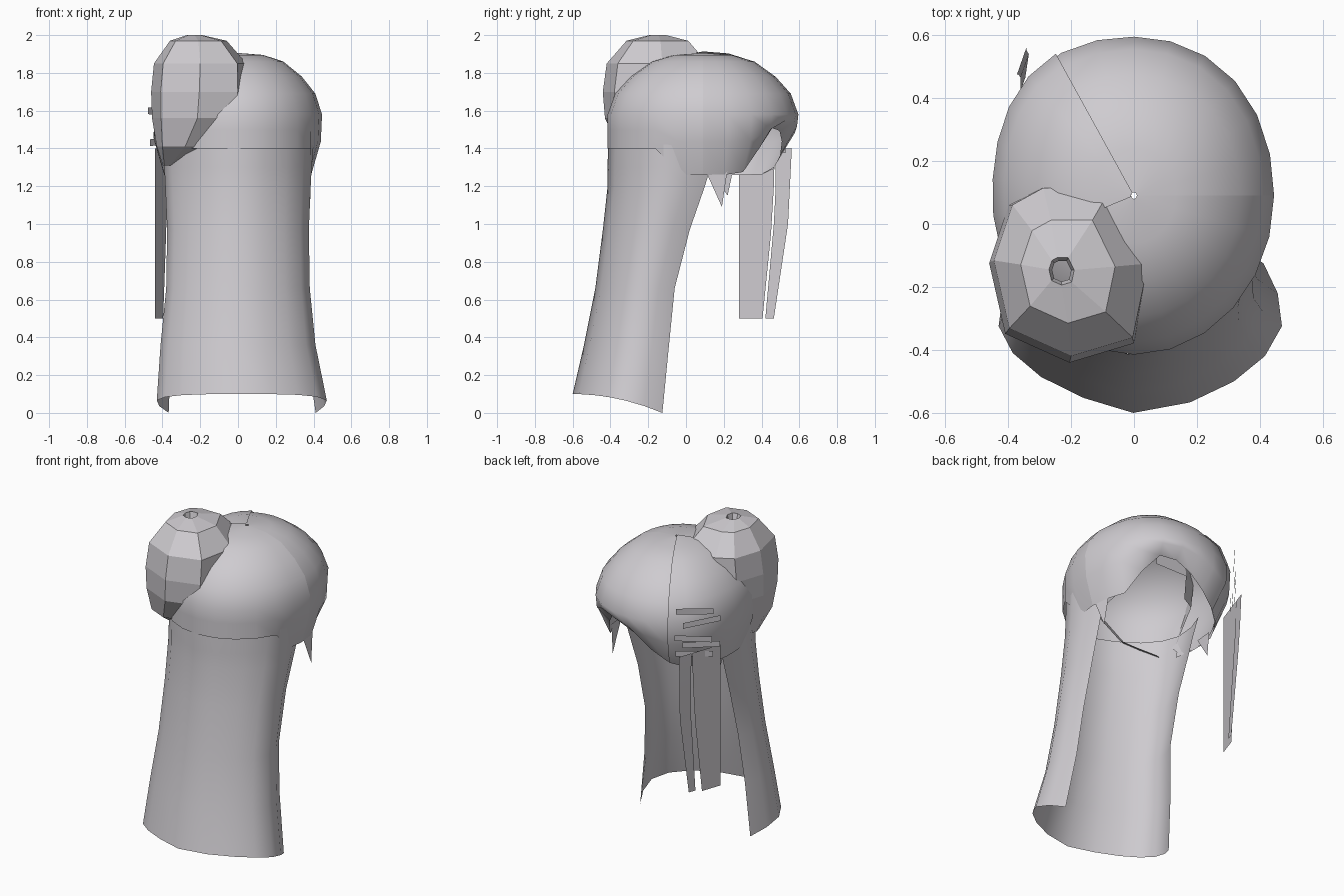
import bpy, math

if "Cube" in bpy.data.objects:
    bpy.data.objects.remove(bpy.data.objects["Cube"])

hair = bpy.data.materials.new("soft grey")
hair.diffuse_color = (0.62, 0.60, 0.63, 1)
hair.use_nodes = True
hair.node_tree.nodes["Principled BSDF"].inputs["Base Color"].default_value = hair.diffuse_color


def make(name, verts, faces, smooth=True):
    me = bpy.data.meshes.new(name)
    me.from_pydata(verts, [], faces)
    me.materials.append(hair)
    ob = bpy.data.objects.new(name, me)
    bpy.context.collection.objects.link(ob)
    for p in me.polygons:
        p.use_smooth = smooth
    return ob


def loft(name, rows, closed=False, smooth=True, keep=None):
    """Skin a list of equally long point rows; keep() can reject faces by their corners."""
    n = len(rows[0])
    verts = [p for r in rows for p in r]
    faces = []
    for i in range(len(rows) - 1):
        for j in range(n if closed else n - 1):
            k = (j + 1) % n
            f = (i * n + j, i * n + k, (i + 1) * n + k, (i + 1) * n + j)
            if keep is None or any(keep(verts[v]) for v in f):
                faces.append(f)
    return make(name, verts, faces, smooth)


# Head-cap surface: radius factor and height from the crown to the widest line
CROWN = [(0.02, 1.905), (0.3, 1.895), (0.54, 1.86), (0.76, 1.78), (0.92, 1.69), (1.0, 1.58)]


def is_back(deg):
    return 205 < deg % 360 < 335


def hem(deg):
    """Lower edge of the cap: raised over the face, meeting the long hair behind."""
    if is_back(deg):
        return 1.4
    d = (deg - 62 + 180) % 360 - 180
    t = min(1, abs(d) / (38 if d < 0 else 78))
    return 1.26 + 0.25 * (0.5 + 0.5 * math.cos(math.pi * t))


def cap_rows(a0, a1, steps, grow=1.0, lift=0.0):
    rows = []
    angles = [a0 + (a1 - a0) * i / steps for i in range(steps + 1)]
    levels = [(r, z, None) for r, z in CROWN] + [(0.985, 0, 0.45), (0.87, 0, 1.0)]
    for r, z, t in levels:
        row = []
        for d in angles:
            a = math.radians(d)
            zz = z + lift if t is None else 1.58 + (hem(d) - 1.58) * t
            rr = r
            if t is not None and is_back(d):
                rr = 1.0
            elif t == 1.0 and 20 < d % 360 < 160:
                rr = r * 0.95
            if math.sin(a) > 0:  # squarer plan over the face
                rr *= 1 + (0.02 if math.cos(a) > 0 else 0.05) * math.sin(2 * a) ** 2
            row.append((0.445 * math.cos(a) * rr * grow,
                        0.09 + 0.505 * math.sin(a) * rr * grow, zz))
        rows.append(row)
    return rows


# Main cap and the swept fringe overlapping it on the left
loft("hair_cap", cap_rows(0, 360, 24))
loft("left_fringe", cap_rows(122, 200, 6, 1.012, 0.008))

# Long curtain of hair: half width, front edge y, outermost y, height
XF = [-0.86, -0.97, -1, -0.9, -0.7, -0.4, -0.05, 0.35, 0.66, 0.88, 1, 0.97, 0.87]
YF = [0, 0.2, 0.42, 0.6, 0.76, 0.9, 1, 0.93, 0.79, 0.62, 0.42, 0.2, 0]
SECTIONS = [(0.40, 0.17, -0.413, 1.42), (0.39, 0.13, -0.415, 1.3), (0.385, 0.10, -0.415, 1.2),
            (0.375, 0.02, -0.44, 0.97), (0.38, -0.06, -0.48, 0.66), (0.41, -0.09, -0.54, 0.36),
            (0.45, -0.125, -0.6, 0.1)]
rows = []
for i, (w, yf, yb, z) in enumerate(SECTIONS):
    last = i == len(SECTIONS) - 1
    rows.append([(x * w + (0.02 if last else 0), yf + (yb - yf) * f,
                  z - (0.1 * (1 - f) ** 2 if last else 0)) for x, f in zip(XF, YF)])
loft("long_hair", rows)

# Faceted bun: plan outline, then centre x, centre y, scale, height of each ring
OUTLINE = [(0.25, 0.025), (0.2, -0.215), (0.0, -0.275), (-0.2, -0.185),
           (-0.25, 0.035), (-0.19, 0.215), (-0.09, 0.27), (0.13, 0.27)]
BUN = [(-0.23, -0.15, 0.12, 1.96), (-0.23, -0.15, 0.16, 2.0), (-0.21, -0.15, 0.6, 1.97),
       (-0.2, -0.15, 0.98, 1.85), (-0.205, -0.16, 1.02, 1.7), (-0.215, -0.165, 0.96, 1.56),
       (-0.28, -0.19, 0.6, 1.41), (-0.36, -0.15, 0.15, 1.31)]


def outside_cap(p):
    return (p[0] / 0.43) ** 2 + ((p[1] - 0.09) / 0.49) ** 2 + (max(0, p[2] - 1.55) / 0.34) ** 2 > 1


loft("hair_bun", [[(cx + x * s, cy + y * s, z) for x, y in OUTLINE] for cx, cy, s, z in BUN],
     closed=True, smooth=False, keep=outside_cap)


# Hanging side locks: front/back y and outward shift at each height
def lock(name, levels):
    loft(name, [[(-0.44 + 0.35 * (y - 0.28) + dx, y, z) for y in (y0, (y0 + y1) / 2, y1)]
                for y0, y1, z, dx in levels])


lock("side_lock_wide", [(0.28, 0.47, 1.4, 0.0), (0.28, 0.465, 1.2, 0),
                        (0.28, 0.45, 0.95, 0), (0.28, 0.405, 0.5, 0)])
lock("side_lock_narrow", [(0.475, 0.56, 1.4, 0), (0.475, 0.55, 1.2, 0.005),
                          (0.465, 0.54, 1.0, 0.015), (0.42, 0.465, 0.5, 0.03)])

# Flat hair clips stacked on the left fringe
for i, (z, shift, out, tilt) in enumerate([(1.66, 0.02, 0.015, 0.015), (1.59, -0.02, 0.02, -0.01),
                                           (1.49, 0.03, 0.02, 0.02), (1.44, -0.02, 0.01, 0.01),
                                           (1.38, 0.02, 0.0, 0.015)]):
    cx, cy = -0.375 - out + shift * 0.6, 0.42 + out + shift * 0.8
    verts = []
    for s, h in ((-1, -1), (1, -1), (1, 1), (-1, 1)):
        verts.append((cx + s * 0.07, cy + s * 0.09, z + h * 0.018 + s * tilt))
    make("hair_clip_%d" % (i + 1), verts, [(0, 1, 2, 3)], False)

# Pointed wisps below the cap by the ears
for name, sx, y, tip in (("right_wisp", 0.385, 0.17, 1.09), ("left_wisp", -0.37, 0.2, 1.15)):
    make(name, [(sx, y - 0.07, 1.29), (sx * 0.97, y + 0.05, 1.29), (sx, y + 0.02, tip)],
         [(0, 1, 2)], False)
